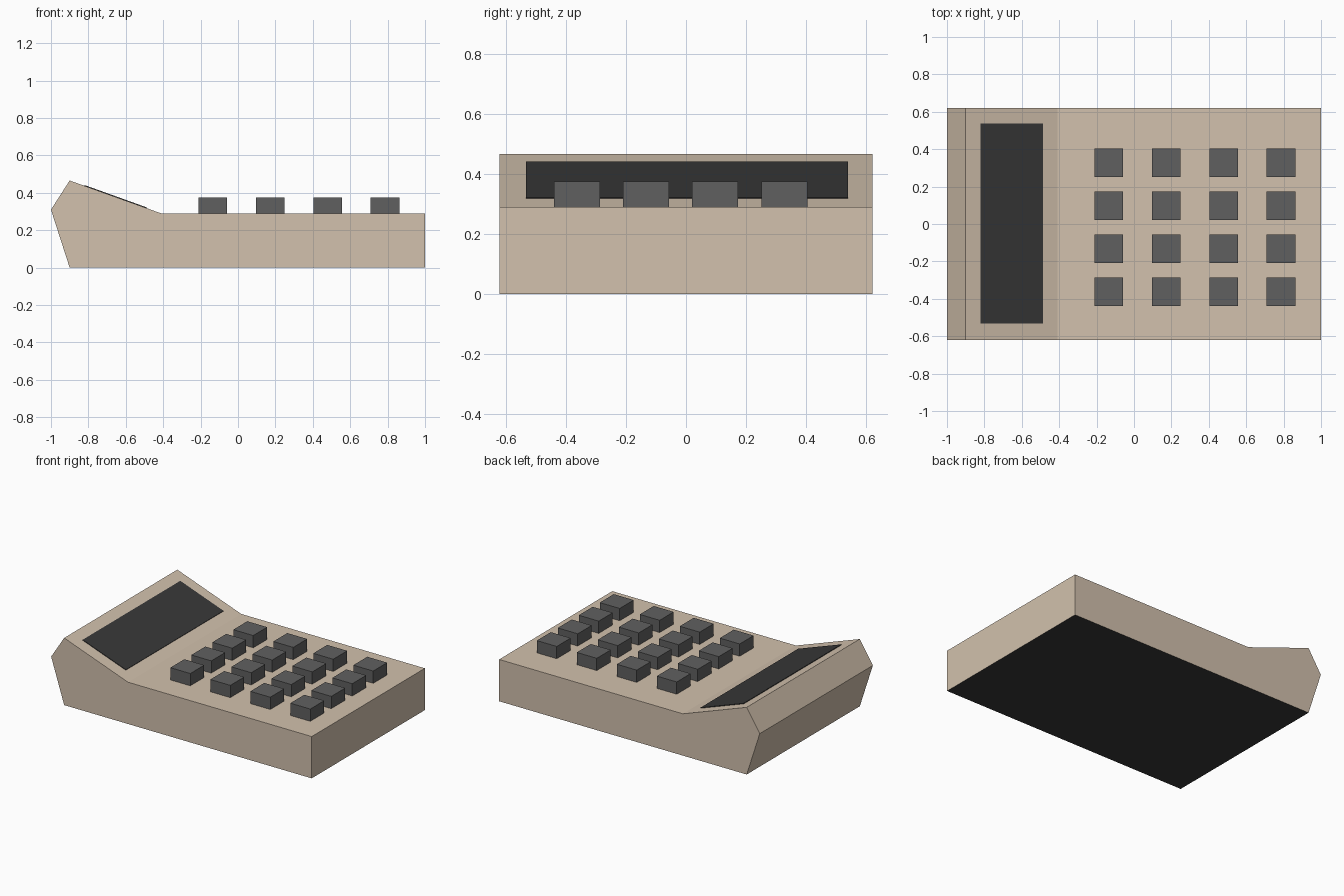
import bpy, bmesh, math

if "Cube" in bpy.data.objects:
    bpy.data.objects.remove(bpy.data.objects["Cube"])


def material(name, r, g, b):
    """Flat material from 0-255 sRGB values."""
    lin = [((c / 255 + 0.055) / 1.055) ** 2.4 for c in (r, g, b)]
    m = bpy.data.materials.new(name)
    m.diffuse_color = (*lin, 1)
    m.use_nodes = True
    m.node_tree.nodes["Principled BSDF"].inputs["Base Color"].default_value = m.diffuse_color
    return m


TAN = material("warm_tan", 210, 193, 173)
KEY = material("key_grey", 96, 96, 96)
DARK = material("charcoal", 56, 56, 56)


def finish(name, bm, *mats):
    bmesh.ops.recalc_face_normals(bm, faces=bm.faces)
    mesh = bpy.data.meshes.new(name)
    for m in mats:
        mesh.materials.append(m)
    for f in bm.faces:  # downward faces take the last colour
        f.normal_update()
        f.material_index = len(mats) - 1 if f.normal.z < -0.9 else 0
    bm.to_mesh(mesh)
    bm.free()
    ob = bpy.data.objects.new(name, mesh)
    bpy.context.collection.objects.link(ob)
    return ob


def box(name, loc, size, mat):
    bm = bmesh.new()
    bmesh.ops.create_cube(bm, size=1)
    bmesh.ops.scale(bm, vec=size, verts=bm.verts)
    ob = finish(name, bm, mat)
    ob.location = loc
    return ob


# Case: side profile extruded across y, with a dark underside
HALF_W, TOP = 0.62, 0.29
crest, dip = (-0.9, 0.466), (-0.41, TOP)
profile = [(-0.9, 0), (1, 0), (1, TOP), dip, crest, (-1, 0.31)]
bm = bmesh.new()
face = bm.faces.new([bm.verts.new((x, -HALF_W, z)) for x, z in profile])
ext = bmesh.ops.extrude_face_region(bm, geom=[face], use_keep_orig=True)
bmesh.ops.translate(bm, vec=(0, 2 * HALF_W, 0),
                    verts=[v for v in ext["geom"] if isinstance(v, bmesh.types.BMVert)])
finish("case", bm, TAN, DARK)

# Display: thin plate lying on the slope
slope = (crest[1] - dip[1]) / (dip[0] - crest[0])
angle = math.atan(slope)
cx = -0.655
screen = box("display", (cx, 0.003, dip[1] + slope * (dip[0] - cx)),
             (0.332 / math.cos(angle), 1.07, 0.008), DARK)
screen.rotation_euler.y = angle

# Keypad: 4 x 4 grid of square keys
for i in range(4):
    for j in range(4):
        box(f"key_{i}_{j}", (-0.135 + 0.307 * i, -0.363 + 0.23 * j, TOP + 0.0375),
            (0.153, 0.153, 0.095), KEY)
